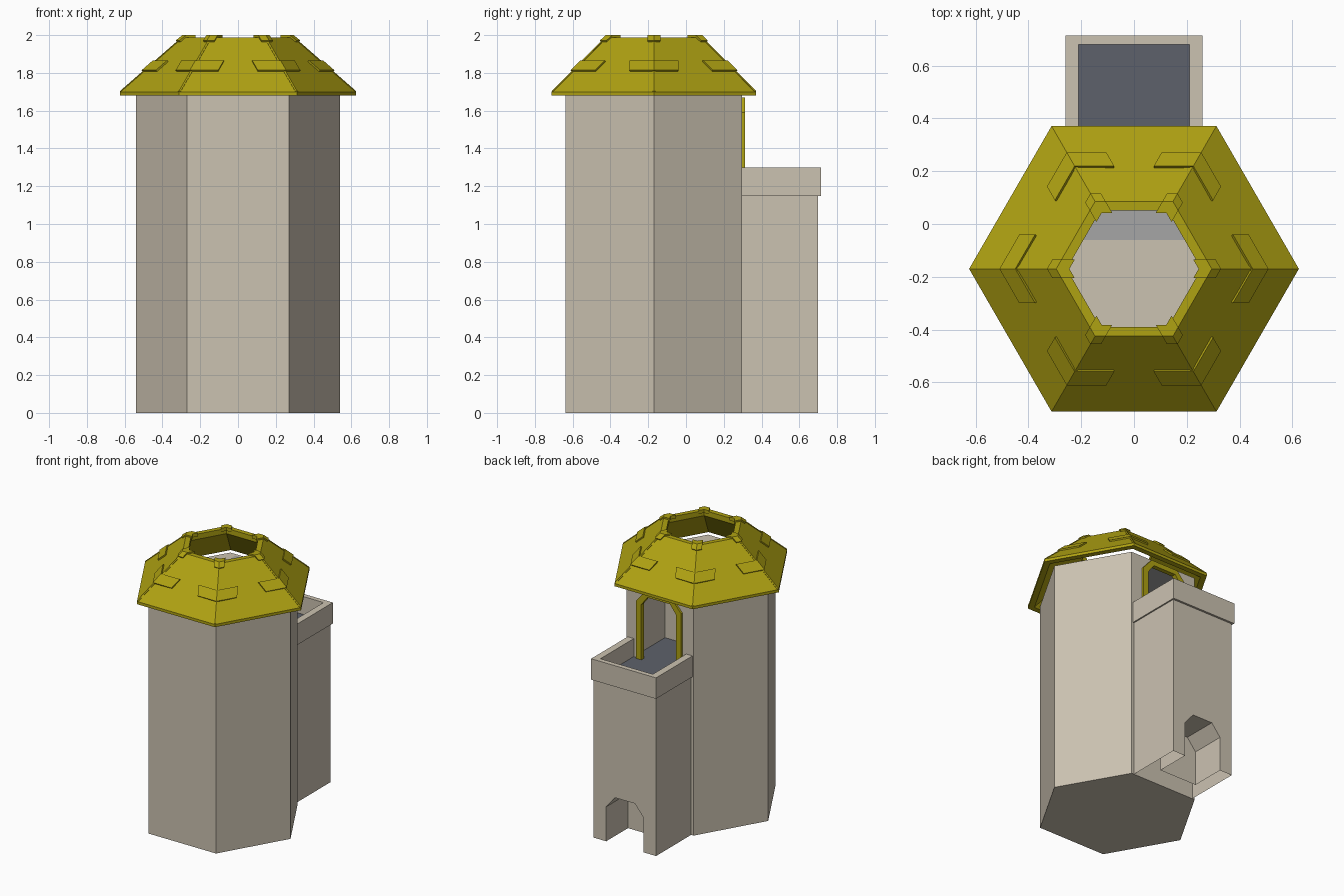
import bpy, bmesh, math
from mathutils import Vector

if "Cube" in bpy.data.objects:
    bpy.data.objects.remove(bpy.data.objects["Cube"], do_unlink=True)

CY = -0.17          # tower axis
FLOOR = 1.17        # balcony floor height
TOP = 1.68          # tower wall height


def material(name, rgb):
    m = bpy.data.materials.new(name)
    m.use_nodes = True
    m.diffuse_color = (*rgb, 1)
    m.node_tree.nodes["Principled BSDF"].inputs["Base Color"].default_value = (*rgb, 1)
    return m


stone = material("pale_stone", (0.60, 0.54, 0.44))
olive = material("olive_roof", (0.43, 0.36, 0.006))
slate = material("slate_floor", (0.11, 0.12, 0.147))
grey = material("grey_ceiling", (0.38, 0.38, 0.38))


def make(name, bm, mat, fix=True):
    if fix:
        bmesh.ops.recalc_face_normals(bm, faces=bm.faces)
    me = bpy.data.meshes.new(name)
    bm.to_mesh(me)
    bm.free()
    me.materials.append(mat)
    ob = bpy.data.objects.new(name, me)
    bpy.context.collection.objects.link(ob)
    return ob


def prism(name, pts, lo, hi, mat, axis="z"):
    """Extrude a 2D outline: xy along z, or xz along y."""
    bm = bmesh.new()
    place = (lambda p, h: (p[0], p[1], h)) if axis == "z" else (lambda p, h: (p[0], h, p[1]))
    face = bm.faces.new([bm.verts.new(place(p, lo)) for p in pts])
    new = bmesh.ops.extrude_face_region(bm, geom=[face])["geom"]
    shift = Vector(place((0, 0), hi - lo))
    bmesh.ops.translate(bm, vec=shift, verts=[v for v in new if isinstance(v, bmesh.types.BMVert)])
    return make(name, bm, mat)


def rect(x, y0, y1):
    return [(-x, y0), (x, y0), (x, y1), (-x, y1)]


def mirrored(half):
    """Close a right-hand outline with its mirror image."""
    return half + [(-x, z) for x, z in reversed(half)]


def corner(k, r):
    a = math.radians(60 * k)
    return Vector((r * math.cos(a), CY + r * math.sin(a), 0))


def cut(ob, cutter):
    cutter.hide_render = True
    mod = ob.modifiers.new("cut", "BOOLEAN")
    mod.operation, mod.solver, mod.object = "DIFFERENCE", "EXACT", cutter
    bpy.context.view_layer.objects.active = ob
    bpy.ops.object.modifier_apply(modifier=mod.name)
    bpy.data.objects.remove(cutter, do_unlink=True)


# Hexagonal tower with a small room behind the balcony door
tower = prism("tower", [corner(k, 0.54).xy for k in range(6)], 0, TOP, stone)
door = [(0.15, FLOOR - 0.02), (0.15, 1.575), (0.1, 1.645)]
cut(tower, prism("room_cutter", rect(0.21, -0.06, 0.27), FLOOR - 0.02, 1.66, stone))
cut(tower, prism("door_cutter", mirrored(door), 0.2, 0.4, stone, "y"))
prism("room_ceiling", rect(0.21, -0.06, 0.27), 1.655, TOP + 0.004, grey)

# Door frame
outer = [(0.18, FLOOR), (0.18, 1.59), (0.11, 1.67)]
inner = [(0.14, FLOOR), (0.14, 1.57), (0.09, 1.635)]
arch = mirrored(outer) + list(reversed(mirrored(inner)))
prism("door_frame", arch, 0.28, 0.313, olive, "y")

# Balcony shaft, open underneath, with an arched niche at its foot
shaft = prism("balcony_shaft", rect(0.25, 0.28, 0.7), 0, 1.15, stone)
niche = [(0.15, -0.1), (0.15, 0.25), (0.08, 0.335)]
cut(shaft, prism("niche_cutter", mirrored(niche), 0.45, 0.8, stone, "y"))
bm = bmesh.new()
bm.from_mesh(shaft.data)
bottom = [f for f in bm.faces if f.calc_center_median().z < 0.001]
bmesh.ops.delete(bm, geom=bottom, context="FACES")
bm.to_mesh(shaft.data)
bm.free()

# Balcony floor and parapet
prism("balcony_floor", rect(0.21, -0.06, 0.69), 1.15, FLOOR, slate)
parapet = mirrored([(0.21, 0.68), (0.21, 0.29), (0.26, 0.29), (0.26, 0.715)])
prism("balcony_parapet", parapet, 1.148, 1.3, stone)

# Roof shell: closed profile turned around six corners
EAVE, RIM = (0.625, 1.70), (0.295, 1.988)
profile = [(0.58, TOP), (0.625, TOP), EAVE, RIM, (0.255, 1.988), (0.255, 1.95)]
bm = bmesh.new()
rings = [[bm.verts.new(corner(k, r) + Vector((0, 0, z))) for k in range(6)] for r, z in profile]
for i, ring in enumerate(rings):
    nxt = rings[(i + 1) % len(rings)]
    for k in range(6):
        j = (k + 1) % 6
        bm.faces.new([ring[k], ring[j], nxt[j], nxt[k]])
make("roof_shell", bm, olive)


def slope(r, lift):
    t = (EAVE[0] - r) / (EAVE[0] - RIM[0])
    return r, EAVE[1] + t * (RIM[1] - EAVE[1]) + lift


def bent_tiles(name, sections, width, thick):
    """Tiles folded over each roof ridge; sections run outward to inward."""
    bm = bmesh.new()
    for k in range(6):
        rows = []
        for r, z in sections:
            c = corner(k, r)
            sides = [(corner(k + s, r) - c).normalized() * width for s in (-1, 0, 1) if s]
            row = [c + sides[0], c, c + sides[1]]
            rows.append([bm.verts.new(p + Vector((0, 0, z))) for p in row])
        for a, b in zip(rows, rows[1:]):
            for i in range(2):
                bm.faces.new([a[i], a[i + 1], b[i + 1], b[i]])
    ob = make(name, bm, olive, fix=False)
    mod = ob.modifiers.new("thickness", "SOLIDIFY")
    mod.thickness, mod.offset = thick, -1


# Roof trim: wrapped shingles, ridge strips and corner caps
bent_tiles("roof_shingles", [slope(0.51, 0.014), slope(0.45, 0.014)], 0.15, 0.022)
bent_tiles("ridge_strips", [slope(0.625, 0.004), slope(0.3, 0.004)], 0.01, 0.015)
bent_tiles("corner_caps", [slope(0.33, 0.014), (0.295, 2.0), (0.245, 2.0)], 0.04, 0.025)
